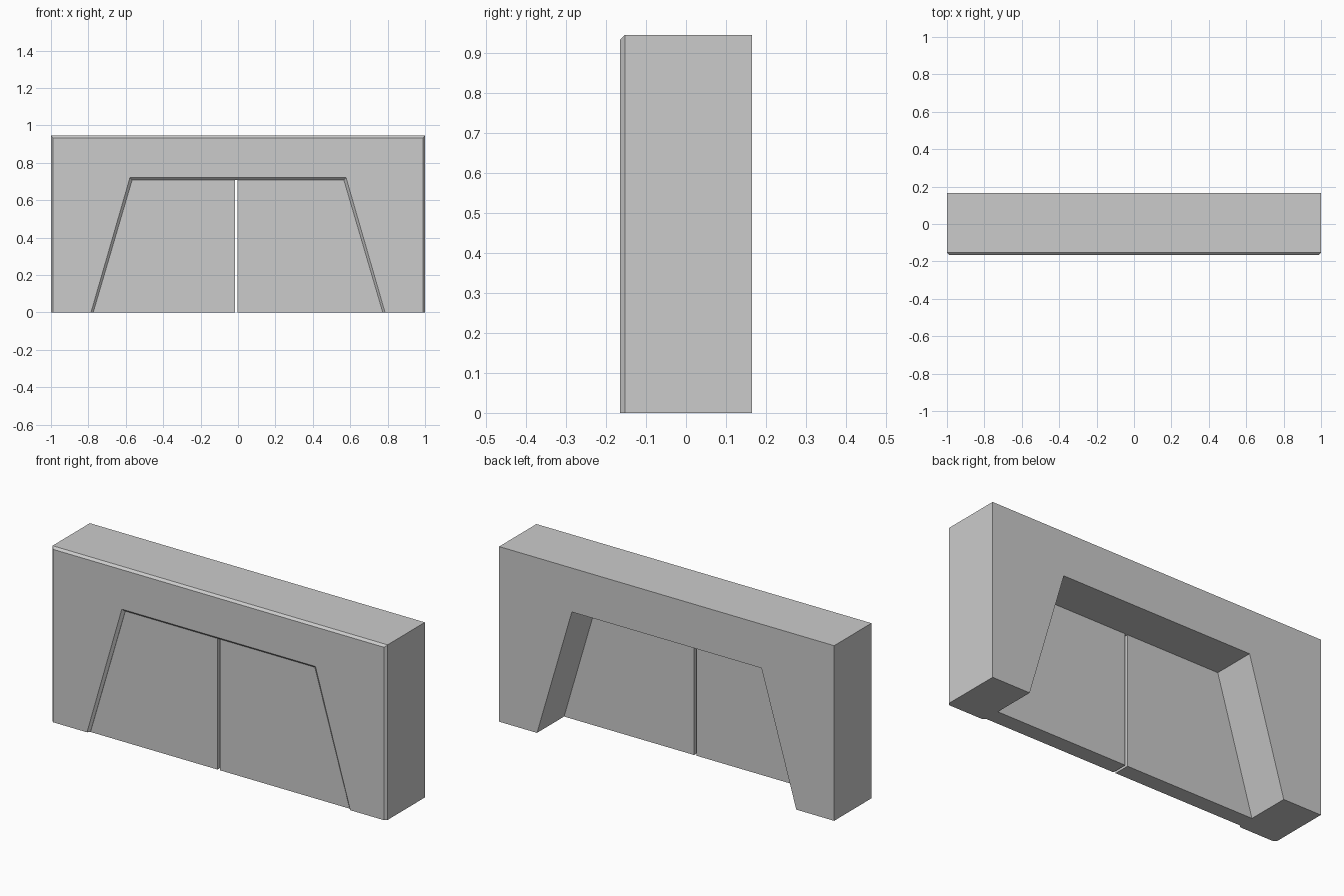
import bpy, bmesh

if "Cube" in bpy.data.objects:
    bpy.data.objects.remove(bpy.data.objects["Cube"])

FRONT, BACK, TOP = -0.165, 0.165, 0.945
BEVEL = 0.012                      # chamfer on the front edges
DOOR_FRONT, DOOR_BACK = -0.152, -0.066


def loft(name, rings):
    """Closed solid skinned between rings listed front to back (x, y, z)."""
    bm = bmesh.new()
    loops = [[bm.verts.new(p) for p in ring] for ring in rings]
    n = len(loops[0])
    for a, b in zip(loops, loops[1:]):
        for i in range(n):
            j = (i + 1) % n
            bm.faces.new((a[i], a[j], b[j], b[i]))
    bm.faces.new(loops[0])
    bm.faces.new(loops[-1])
    bmesh.ops.recalc_face_normals(bm, faces=bm.faces)
    mesh = bpy.data.meshes.new(name)
    bm.to_mesh(mesh)
    bm.free()
    obj = bpy.data.objects.new(name, mesh)
    bpy.context.collection.objects.link(obj)
    return obj


def arch(y, inset):
    """Surround outline with the trapezoid opening cut up from the floor."""
    o, i = 1 - inset, inset
    pts = [(-o, 0), (-o, TOP - inset), (o, TOP - inset), (o, 0),
           (0.774 + i, 0), (0.566 + i, 0.708 + i),
           (-0.566 - i, 0.708 + i), (-0.774 - i, 0)]
    return [(x, y, z) for x, z in pts]


# Surround with chamfered front edges
loft("wall_surround", [arch(FRONT, BEVEL), arch(FRONT + BEVEL, 0), arch(BACK, 0)])

# Two door leaves with a narrow gap between them
for side, name in ((-1, "left_door"), (1, "right_door")):
    inner = -0.016 if side < 0 else -0.002
    profile = [(inner, 0), (side * 0.774, 0), (side * 0.566, 0.708), (inner, 0.708)]
    loft(name, [[(x, y, z) for x, z in profile] for y in (DOOR_FRONT, DOOR_BACK)])
